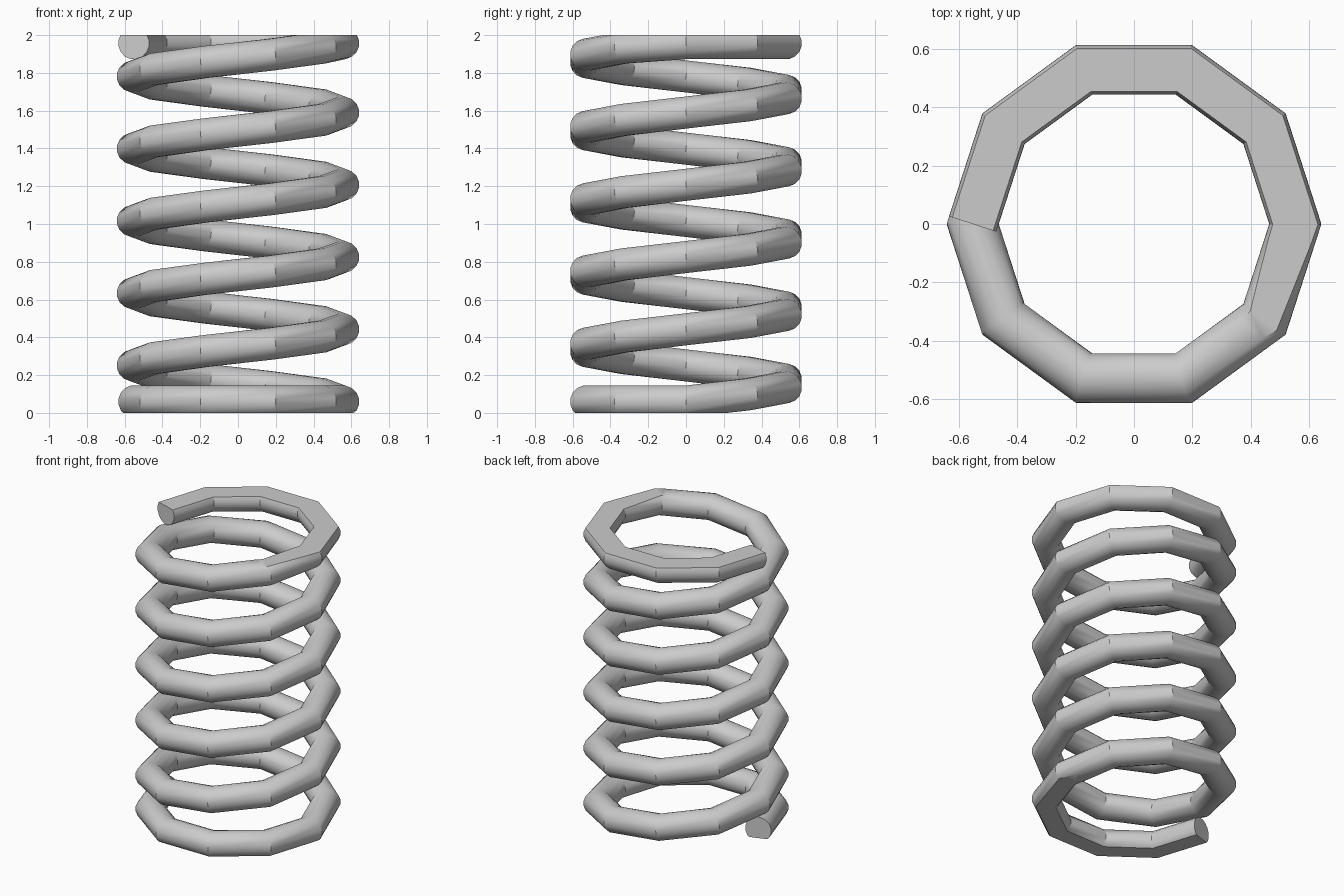
import bpy, bmesh, math
from mathutils import Vector

if "Cube" in bpy.data.objects:
    bpy.data.objects.remove(bpy.data.objects["Cube"])

SEG = 10            # straight segments per turn
SIDES = 16          # sides of the wire section
PITCH = 0.3825      # rise per turn
R_COIL = 0.552      # wire centre radius at the corners
R_WIRE = 0.086
Z_LOW, Z_HIGH = 0.06, 1.957
MITRE = 1 / math.cos(math.pi / SEG)


def centre(k):
    """Wire centre: flat half turn, five rising turns, flat half turn."""
    a = math.pi + 2 * math.pi * k / SEG
    z = Z_LOW + PITCH * max(0, k - SEG // 2) / SEG
    return Vector((R_COIL * math.cos(a), R_COIL * 1.005 * math.sin(a), min(z, Z_HIGH)))


# Sweep the round wire along the coil with mitred corners
count = 6 * SEG + 1
path = [centre(k) for k in range(count)]
bm = bmesh.new()
rings = []
for k, c in enumerate(path):
    end = k in (0, count - 1)
    tangent = (path[min(k + 1, count - 1)] - path[max(k - 1, 0)]).normalized()
    side = tangent.cross(Vector((0, 0, 1))).normalized()
    up = side.cross(tangent)
    width = R_WIRE * (1 if end else MITRE)
    rings.append([bm.verts.new(c + side * width * math.cos(t) + up * R_WIRE * math.sin(t))
                  for t in (2 * math.pi * (i + 0.5) / SIDES for i in range(SIDES))])
for r0, r1 in zip(rings, rings[1:]):
    for i in range(SIDES):
        j = (i + 1) % SIDES
        bm.faces.new((r0[i], r0[j], r1[j], r1[i]))
bm.faces.new(rings[0])
bm.faces.new(rings[-1])

# Grind both ends flat
for z, d in ((0, -1), (2, 1)):
    cut = bmesh.ops.bisect_plane(bm, geom=bm.verts[:] + bm.edges[:] + bm.faces[:],
                                 plane_co=(0, 0, z), plane_no=(0, 0, d), clear_outer=True)
    rim = [e for e in cut["geom_cut"] if isinstance(e, bmesh.types.BMEdge)]
    bmesh.ops.triangle_fill(bm, edges=rim, use_beauty=True, normal=(0, 0, d))
bmesh.ops.recalc_face_normals(bm, faces=bm.faces[:])

mesh = bpy.data.meshes.new("coil_spring")
bm.to_mesh(mesh)
bm.free()
spring = bpy.data.objects.new("coil_spring", mesh)
bpy.context.collection.objects.link(spring)
bpy.context.view_layer.objects.active = spring
spring.select_set(True)
bpy.ops.object.shade_smooth_by_angle(angle=math.radians(30))
